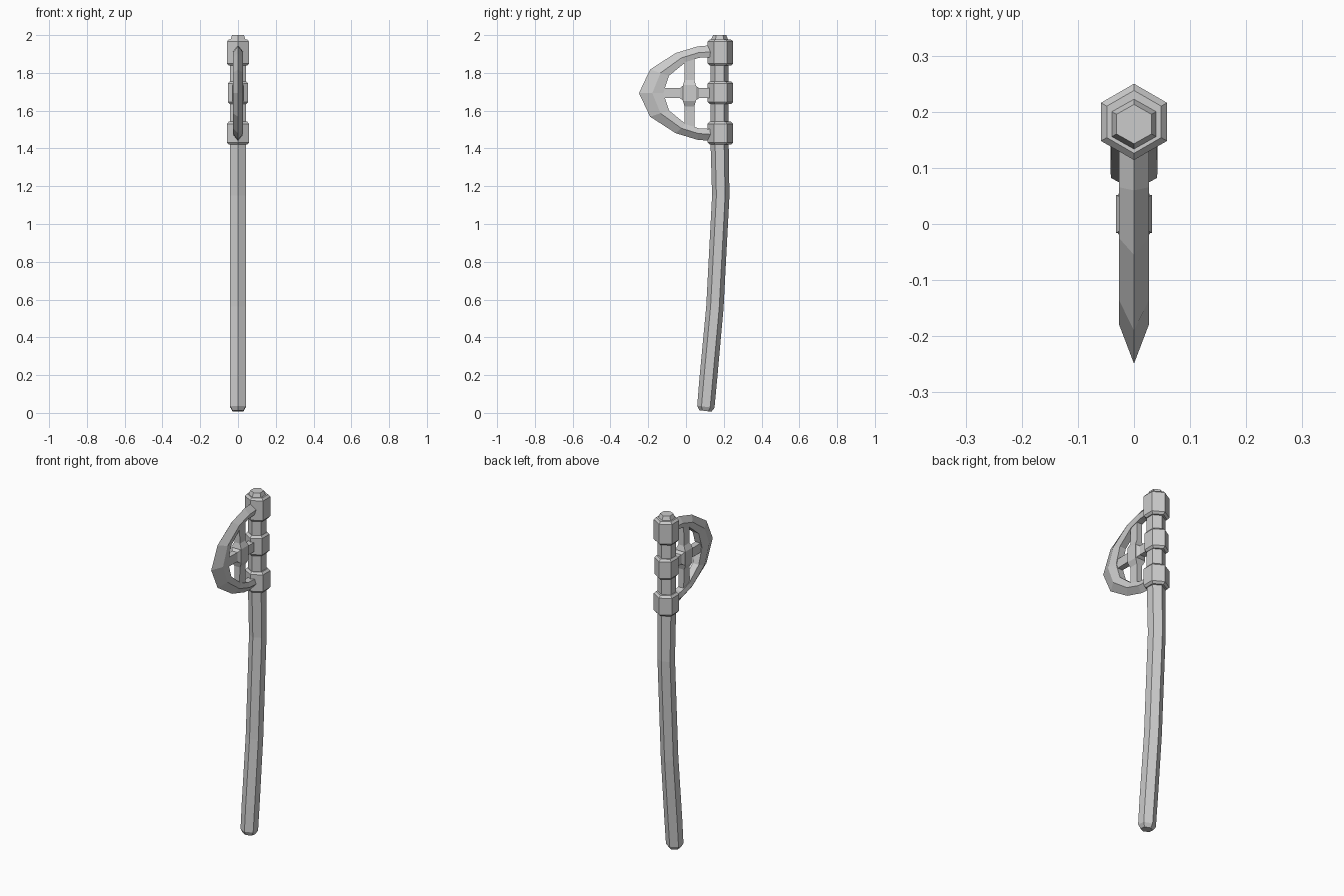
import bpy, bmesh, math
from mathutils import Vector

if "Cube" in bpy.data.objects:
    bpy.data.objects.remove(bpy.data.objects["Cube"])


def loft(name, rings):
    """Skin equal-sized rings of points and cap both ends."""
    bm = bmesh.new()
    rows = [[bm.verts.new(p) for p in r] for r in rings]
    n = len(rows[0])
    for a, b in zip(rows, rows[1:]):
        for i in range(n):
            j = (i + 1) % n
            bm.faces.new((a[i], a[j], b[j], b[i]))
    bm.faces.new(rows[0])
    bm.faces.new(rows[-1])
    bmesh.ops.recalc_face_normals(bm, faces=bm.faces)
    me = bpy.data.meshes.new(name)
    bm.to_mesh(me)
    bm.free()
    ob = bpy.data.objects.new(name, me)
    bpy.context.collection.objects.link(ob)
    return ob


def hexagon(y, z, r, sx=1.0, tilt=0.0):
    """Hexagon with corners at front and back, tilted about x."""
    pts = []
    for k in range(6):
        a = math.radians(60 * k + 90)
        d = r * math.sin(a)
        pts.append((r * math.cos(a) * sx, y + d * math.cos(tilt), z - d * math.sin(tilt)))
    return pts


# Bent hexagonal shaft: y, z, radius, tilt
shaft = [(0.103, 0.010, 0.032, 0.12), (0.105, 0.032, 0.046, 0.12),
         (0.118, 0.18, 0.047, 0.1), (0.153, 0.56, 0.046, 0.07),
         (0.184, 1.15, 0.046, 0.02), (0.178, 1.42, 0.048, 0),
         (0.178, 1.968, 0.048, 0), (0.178, 2.0, 0.035, 0)]
loft("shaft", [hexagon(y, z, r, 1.03, t) for y, z, r, t in shaft])

# Chamfered collars
for name, z0, z1, sx in (("lower_collar", 1.42, 1.542, 1.0),
                         ("middle_collar", 1.635, 1.755, 0.92),
                         ("upper_collar", 1.838, 1.977, 1.0)):
    loft(name, [hexagon(0.182, z, r, sx) for z, r in
                ((z0, 0.056), (z0 + 0.012, 0.068), (z1 - 0.012, 0.068), (z1, 0.056))])

# Crescent blade: outer and inner (y, z) stations of the upper half, mirrored below
MID = 1.693
outer = [(0.14, 1.947), (0.06, 1.940), (-0.055, 1.905), (-0.19, 1.818), (-0.249, MID)]
inner = [(0.14, 1.883), (0.07, 1.880), (0.0, 1.858), (-0.09, 1.785), (-0.12, MID)]


def mirrored(pts):
    return pts + [(y, 2 * MID - z) for y, z in reversed(pts[:-1])]


rings = []
for o, i in zip(mirrored(outer), mirrored(inner)):
    o, i = Vector((0, *o)), Vector((0, *i))
    m = o.lerp(i, 0.55)
    t = Vector((0.027, 0, 0))
    s = Vector((0.02, 0, 0))
    rings.append([o, m + t, i + s, i - s, m - t])
loft("crescent_blade", rings)

# Cross struts behind the blade, swelling at the hub
HY = 0.018


def rect_z(z, hy, hx):
    return [(-hx, HY - hy, z), (hx, HY - hy, z), (hx, HY + hy, z), (-hx, HY + hy, z)]


def rect_y(y, hz, hx):
    return [(-hx, y, MID - hz), (hx, y, MID - hz), (hx, y, MID + hz), (-hx, y, MID + hz)]


loft("upright_strut", [rect_z(MID + d, hy, hx) for d, hy, hx in
     ((-0.185, 0.027, 0.016), (-0.07, 0.026, 0.018), (-0.042, 0.034, 0.032),
      (0.042, 0.034, 0.032), (0.07, 0.026, 0.018), (0.185, 0.027, 0.016))])
loft("level_strut", [rect_y(y, hz, hx) for y, hz, hx in
     ((-0.135, 0.027, 0.016), (-0.032, 0.027, 0.018), (-0.015, 0.04, 0.03),
      (0.05, 0.04, 0.03), (0.068, 0.027, 0.018), (0.14, 0.027, 0.018))])
